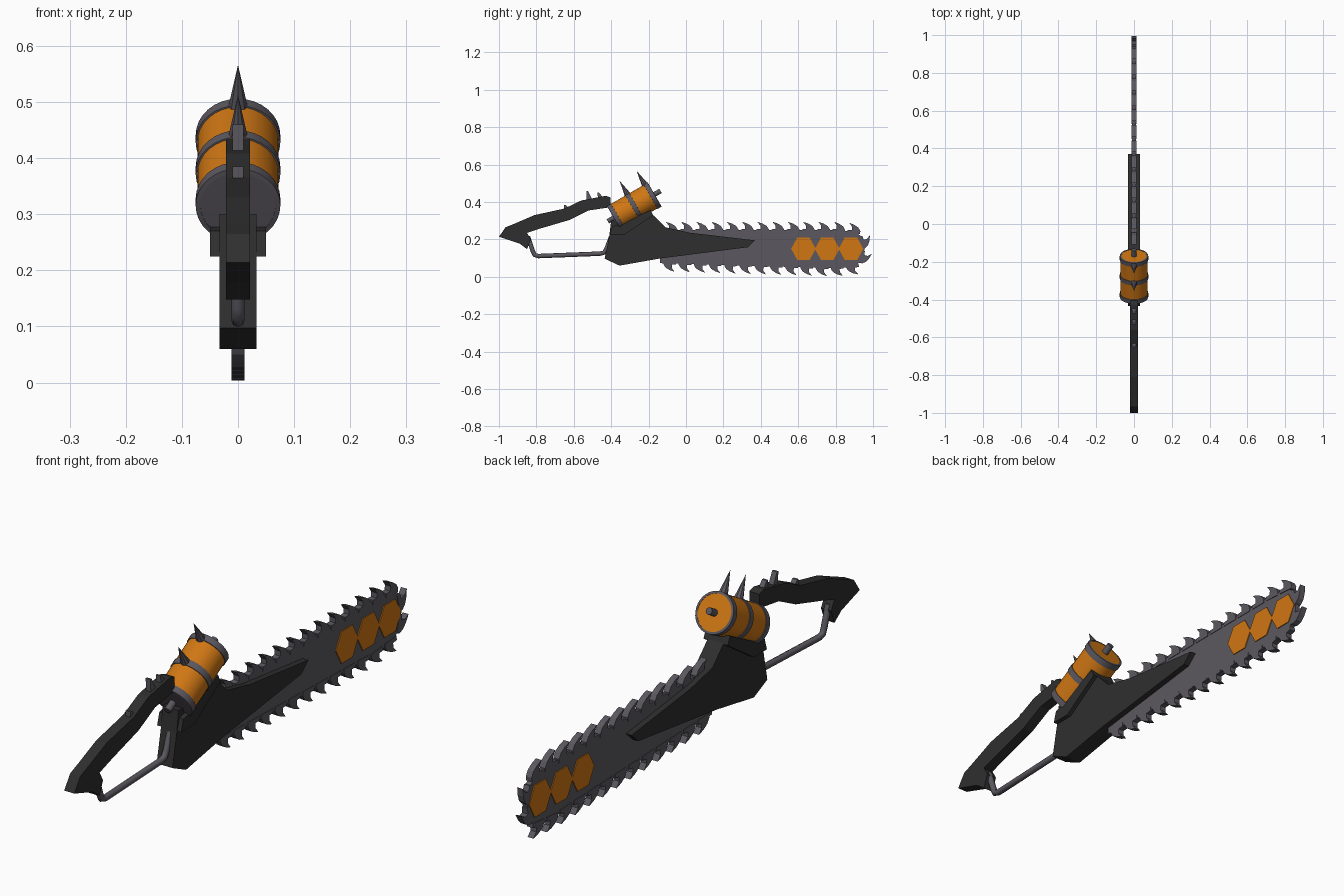
import bpy, bmesh, math
from mathutils import Vector, Matrix

if "Cube" in bpy.data.objects:
    bpy.data.objects.remove(bpy.data.objects["Cube"])


def material(name, rgb):
    m = bpy.data.materials.new(name)
    m.diffuse_color = (*rgb, 1)
    m.use_nodes = True
    m.node_tree.nodes["Principled BSDF"].inputs["Base Color"].default_value = m.diffuse_color
    return m


BLACK = material("matte black", (0.028, 0.028, 0.028))
GRAY = material("steel gray", (0.105, 0.097, 0.115))
ORANGE = material("orange paint", (0.63, 0.185, 0.007))


def finish(name, bm, mats, smooth=False):
    bmesh.ops.recalc_face_normals(bm, faces=bm.faces)
    me = bpy.data.meshes.new(name)
    bm.to_mesh(me)
    bm.free()
    for m in mats:
        me.materials.append(m)
    ob = bpy.data.objects.new(name, me)
    bpy.context.collection.objects.link(ob)
    if smooth:
        bpy.ops.object.select_all(action='DESELECT')
        ob.select_set(True)
        bpy.context.view_layer.objects.active = ob
        bpy.ops.object.shade_smooth_by_angle(angle=math.radians(35))
    return ob


def add_slab(bm, pts, w):
    """Extrude a side profile (y, z) to x = -w..w."""
    face = bm.faces.new([bm.verts.new((-w, y, z)) for y, z in pts])
    ext = bmesh.ops.extrude_face_region(bm, geom=[face])
    vs = [v for v in ext["geom"] if isinstance(v, bmesh.types.BMVert)]
    bmesh.ops.translate(bm, verts=vs, vec=(2 * w, 0, 0))


def slab(name, pts, w, mat):
    bm = bmesh.new()
    add_slab(bm, pts, w)
    return finish(name, bm, [mat])


# Blade: outline runs along the top, round the nose and back underneath
blade = [(-0.14, 0.25), (0.0, 0.25), (0.80, 0.25), (0.90, 0.243), (0.94, 0.215),
         (0.955, 0.15), (0.94, 0.085), (0.90, 0.055), (0.80, 0.046), (-0.14, 0.073)]
slab("blade", blade, 0.010, GRAY)

# Chain teeth: hooked fins spaced evenly along the blade edge
TOOTH = [(0.034, -0.012), (0.034, 0.004), (0.022, 0.022), (0.0, 0.035),
         (-0.028, 0.044), (-0.012, 0.024), (-0.012, 0.006), (-0.034, 0.004), (-0.034, -0.012)]
path = [Vector(p) for p in blade]
bm = bmesh.new()
dist, step = 0.06, 0.0815
for a, b in zip(path, path[1:]):
    length = (b - a).length
    d = (b - a) / length
    n = Vector((-d.y, d.x))
    while dist < length:
        p = a + d * dist
        add_slab(bm, [p + d * s + n * o for s, o in TOOTH], 0.012)
        dist += step
    dist -= length
finish("chain_teeth", bm, [GRAY])

# Hexagon plates on both sides of the blade
bm = bmesh.new()
for i in range(3):
    c = 0.628 + 0.127 * i
    add_slab(bm, [(c + 0.066 * math.cos(k * math.pi / 3),
                   0.15 + 0.069 * math.sin(k * math.pi / 3)) for k in range(6)], 0.0135)
finish("hexagon_plates", bm, [ORANGE])

# Main body tapering along the blade
slab("body", [(-0.435, 0.097), (-0.355, 0.06), (-0.14, 0.098), (0.33, 0.158), (0.37, 0.195),
              (0.02, 0.236), (-0.11, 0.265), (-0.17, 0.325), (-0.20, 0.35), (-0.33, 0.275),
              (-0.37, 0.30), (-0.40, 0.30), (-0.41, 0.22)], 0.033, BLACK)

# Wider cradle under the engine drum
slab("drum_cradle", [(-0.408, 0.225), (-0.395, 0.27), (-0.33, 0.285),
                     (-0.19, 0.358), (-0.175, 0.328), (-0.33, 0.225)], 0.05, BLACK)

# Engine drum, tilted 30 degrees: local z is its axis
TILT = (Matrix.Translation((0, -0.277, 0.378)) @ Matrix.Rotation(math.radians(-60), 4, 'X'))


def cylinder(bm, r, length, t, seg=32, r2=None, m=None):
    bmesh.ops.create_cone(bm, cap_ends=True, segments=seg, radius1=r,
                          radius2=r if r2 is None else r2, depth=length,
                          matrix=TILT @ (m or Matrix.Translation((0, 0, t))))


bm = bmesh.new()
cylinder(bm, 0.0725, 0.25, 0)
axis = TILT.to_3x3() @ Vector((0, 0, 1))
bm.normal_update()
for f in bm.faces:
    if f.normal.dot(axis) < -0.9:      # lower cap is steel
        f.material_index = 1
finish("engine_drum", bm, [ORANGE, GRAY], True)

# Drum bands (open rings) and centre axle
bm = bmesh.new()
for t in (-0.113, 0, 0.113):
    rings = []
    for r, h in ((0.0755, -0.012), (0.0755, 0.012), (0.067, 0.013), (0.067, -0.013)):
        rings.append([bm.verts.new(TILT @ Vector((r * math.cos(k * math.pi / 16),
                      r * math.sin(k * math.pi / 16), t + h))) for k in range(32)])
    for i in range(4):
        p, q = rings[i], rings[(i + 1) % 4]
        for k in range(32):
            j = (k + 1) % 32
            bm.faces.new((p[k], p[j], q[j], q[k]))
finish("drum_bands", bm, [GRAY], True)
bm = bmesh.new()
cylinder(bm, 0.013, 0.325, 0, 12)
finish("drum_axle", bm, [GRAY], True)

# Spikes on the middle and upper bands
bm = bmesh.new()
up = TILT.to_3x3().inverted() @ Vector((0, -0.5, 0.866))
for t in (0.0, 0.106):
    m = Matrix.Translation(up * 0.111 + Vector((0, 0, t))) @ up.to_track_quat('Z', 'Y').to_matrix().to_4x4()
    cylinder(bm, 0.018, 0.09, 0, 8, 0.0, m)
finish("drum_spikes", bm, [GRAY])

# Rear handle
slab("handle", [(-1.0, 0.214), (-0.965, 0.265), (-0.915, 0.285), (-0.81, 0.33), (-0.65, 0.365),
                (-0.56, 0.408), (-0.43, 0.433), (-0.405, 0.425), (-0.405, 0.372), (-0.52, 0.355),
                (-0.62, 0.305), (-0.78, 0.258), (-0.85, 0.235), (-0.83, 0.20), (-0.85, 0.148),
                (-0.89, 0.178)], 0.021, BLACK)

# Small fins on the handle
bm = bmesh.new()
for y, z, h in ((-0.515, 0.405, 0.055), (-0.455, 0.42, 0.03), (-0.635, 0.36, 0.025)):
    add_slab(bm, [(y - 0.015, z - 0.015), (y + 0.02, z - 0.005),
                  (y - 0.01, z + h), (y - 0.018, z + h)], 0.010)
finish("handle_fins", bm, [GRAY])

# Bent guard bar from handle to body
cu = bpy.data.curves.new("guard_bar", 'CURVE')
cu.dimensions = '3D'
cu.bevel_depth = 0.012
cu.bevel_resolution = 2
cu.use_fill_caps = True
pts = [(-0.845, 0.215), (-0.818, 0.135), (-0.81, 0.117), (-0.79, 0.111), (-0.46, 0.124),
       (-0.437, 0.13), (-0.425, 0.15), (-0.40, 0.215)]
sp = cu.splines.new('POLY')
sp.points.add(len(pts) - 1)
for p, (y, z) in zip(sp.points, pts):
    p.co = (0, y, z, 1)
cu.materials.append(GRAY)
bpy.context.collection.objects.link(bpy.data.objects.new("guard_bar", cu))
